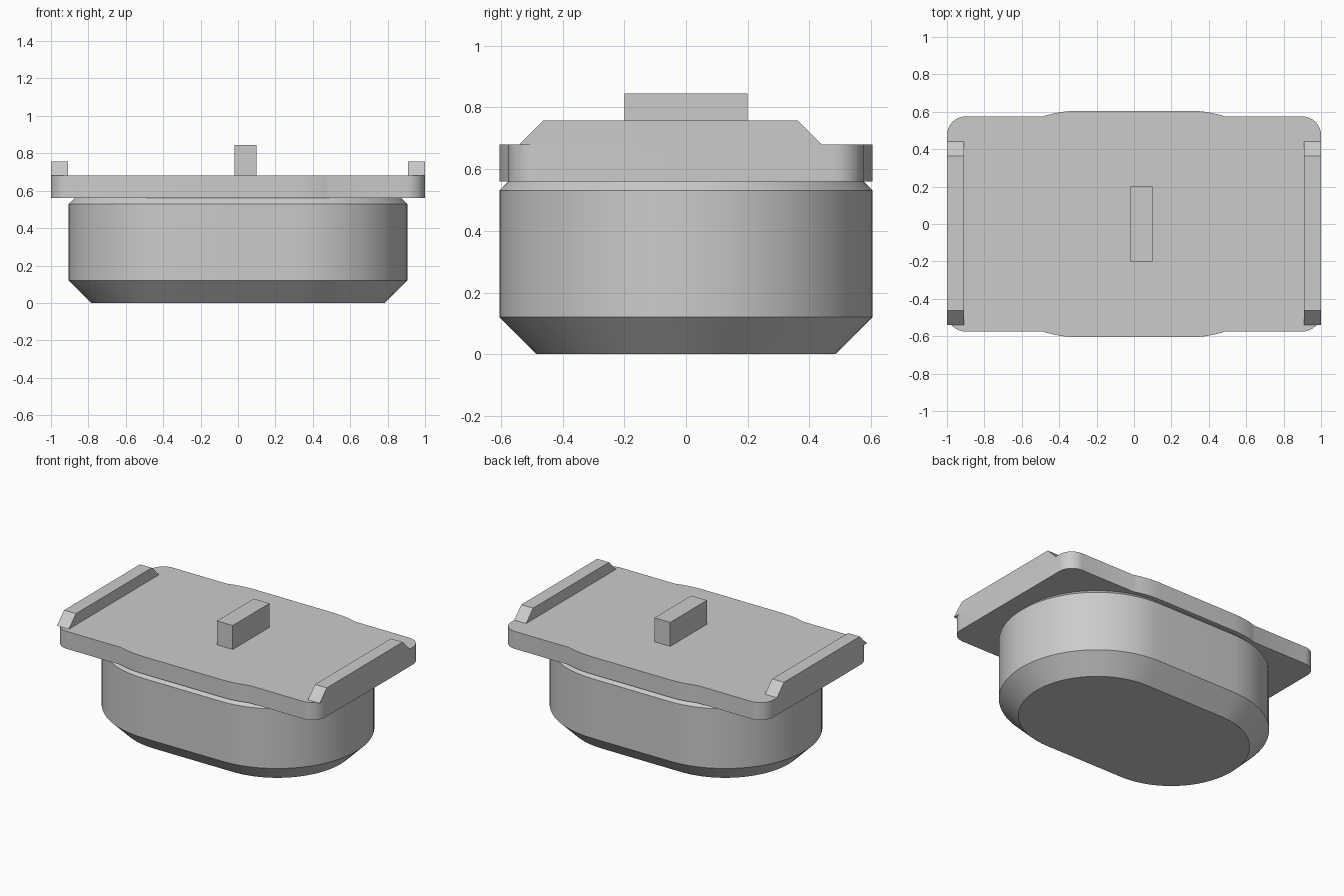
import bpy
import bmesh
from math import sin, cos, asin, pi, radians

cube = bpy.data.objects.get("Cube")
if cube:
    bpy.data.objects.remove(cube, do_unlink=True)

grey = bpy.data.materials.new("plain grey")
grey.use_nodes = True
grey.diffuse_color = (0.6, 0.6, 0.6, 1)
grey.node_tree.nodes["Principled BSDF"].inputs["Base Color"].default_value = (0.6, 0.6, 0.6, 1)


def arc(cx, cy, r, a0, a1, n):
    steps = [a0 + (a1 - a0) * i / n for i in range(n + 1)]
    return [(cx + r * cos(a), cy + r * sin(a)) for a in steps]


def four_way(quarter):
    """Mirror the +x +y quarter of an outline into a full loop."""
    half = quarter + [(-x, y) for x, y in reversed(quarter)]
    return half + [(-x, -y) for x, y in half]


def loft(name, rings):
    """Skin matching rings of 3D points and cap both ends."""
    bm = bmesh.new()
    loops = [[bm.verts.new(p) for p in ring] for ring in rings]
    n = len(loops[0])
    for low, high in zip(loops, loops[1:]):
        for i in range(n):
            j = (i + 1) % n
            bm.faces.new((low[i], low[j], high[j], high[i]))
    bm.faces.new(loops[0][::-1])
    bm.faces.new(loops[-1])
    bmesh.ops.remove_doubles(bm, verts=bm.verts, dist=0.0001)
    bmesh.ops.recalc_face_normals(bm, faces=bm.faces)
    mesh = bpy.data.meshes.new(name)
    bm.to_mesh(mesh)
    bm.free()
    mesh.materials.append(grey)
    obj = bpy.data.objects.new(name, mesh)
    bpy.context.collection.objects.link(obj)
    bpy.ops.object.select_all(action='DESELECT')
    obj.select_set(True)
    bpy.context.view_layer.objects.active = obj
    bpy.ops.object.shade_smooth_by_angle(angle=radians(25))
    return obj


def at_height(outline, z):
    return [(x, y, z) for x, y in outline]


HALF_FLAT, RADIUS = 0.30, 0.605
LID_BASE, LID_TOP = 0.56, 0.68
LID_Y, CORNER = 0.575, 0.10

# Oval tub with a wide bottom chamfer and a narrow top chamfer
profile = [(0.12, 0), (0, 0.12), (0, 0.53), (0.03, LID_BASE)]
loft("tub_body", [
    at_height(four_way(arc(HALF_FLAT, 0, RADIUS - inset, 0, pi / 2, 20)), z)
    for inset, z in profile])

# Lid plate: rounded rectangle that bulges out to follow the tub
outline = four_way(
    arc(1 - CORNER, LID_Y - CORNER, CORNER, 0, pi / 2, 10)
    + arc(HALF_FLAT, 0, RADIUS, asin(LID_Y / RADIUS), pi / 2, 8))
loft("lid_plate", [at_height(outline, z) for z in (LID_BASE, LID_TOP)])

# Side rails with sloped ends
rail = [(-0.54, LID_TOP), (0.44, LID_TOP), (0.363, 0.757), (-0.463, 0.757)]
for side, name in ((1, "left_rail"), (-1, "right_rail")):
    loft(name, [[(side * x, y, z) for y, z in rail] for x in (0.91, 1.0)])

# Central grip block, slightly off centre
grip = [(-0.02, -0.2), (0.10, -0.2), (0.10, 0.2), (-0.02, 0.2)]
loft("grip_block", [at_height(grip, z) for z in (LID_TOP, 0.845)])
